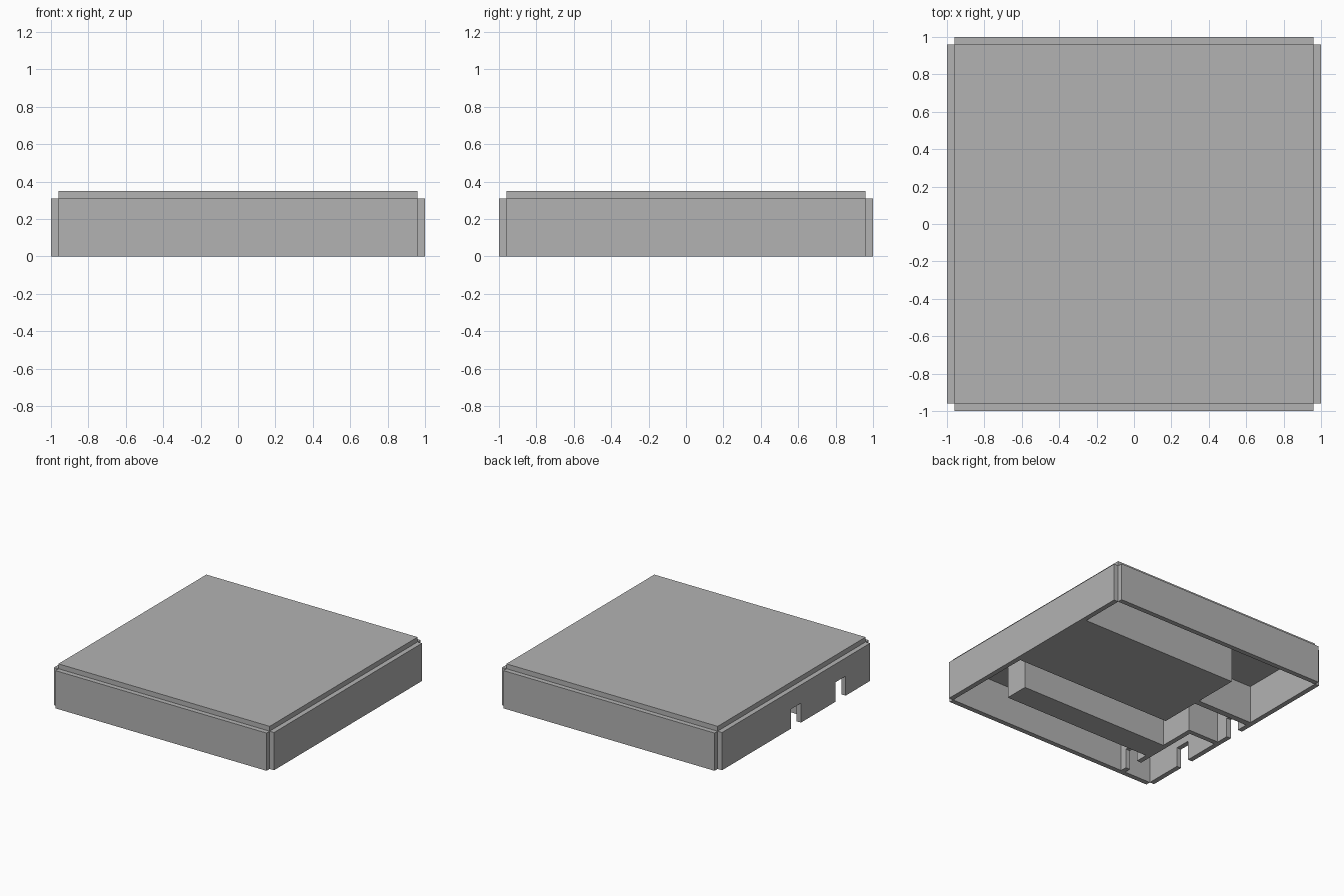
import bpy
import bmesh
from mathutils import Vector

cube = bpy.data.objects.get("Cube")
if cube:
    bpy.data.objects.remove(cube, do_unlink=True)

# One plain grey
grey = bpy.data.materials.new("plain grey")
grey.use_nodes = True
colour = (0.45, 0.45, 0.45, 1)
grey.diffuse_color = colour
grey.node_tree.nodes["Principled BSDF"].inputs["Base Color"].default_value = colour

T = 0.04        # wall thickness
H = 0.31        # wall height
IN = 1 - T      # inner face of the outer walls
SLOT_W, SLOT_H = 0.13, 0.16


def finish(name, bm):
    bmesh.ops.recalc_face_normals(bm, faces=bm.faces)
    mesh = bpy.data.meshes.new(name)
    bm.to_mesh(mesh)
    bm.free()
    mesh.materials.append(grey)
    obj = bpy.data.objects.new(name, mesh)
    bpy.context.collection.objects.link(obj)
    return obj


def box(name, x, y, z=(0, H)):
    """Box between the given ranges on each axis."""
    bm = bmesh.new()
    bmesh.ops.create_cube(bm, size=1)
    for v in bm.verts:
        v.co = Vector([r[0] if c < 0 else r[1] for c, r in zip(v.co, (x, y, z))])
    return finish(name, bm)


def slotted_wall(name, x, y, slots):
    """Wall along y with cable slots open at its lower edge."""
    outline = [(y[0], 0)]
    for s in sorted(slots):
        a, b = s - SLOT_W / 2, s + SLOT_W / 2
        outline += [(a, 0), (a, SLOT_H), (b, SLOT_H), (b, 0)]
    outline += [(y[1], 0), (y[1], H), (y[0], H)]
    bm = bmesh.new()
    face = bm.faces.new([bm.verts.new((x[0], p, q)) for p, q in outline])
    out = bmesh.ops.extrude_face_region(bm, geom=[face])
    moved = [g for g in out["geom"] if isinstance(g, bmesh.types.BMVert)]
    bmesh.ops.translate(bm, verts=moved, vec=(x[1] - x[0], 0, 0))
    return finish(name, bm)


# Lid and outer walls, which meet only at their corner edges
box("top_panel", (-IN, IN), (-IN, IN), (H, H + T))
box("front_wall", (-IN, IN), (-1, -IN))
box("back_wall", (-IN, IN), (IN, 1))
box("left_wall", (IN, 1), (-IN, IN))
slotted_wall("right_wall", (-1, -IN), (-IN, IN), [0, -0.58])

# Solid blocks under the lid
box("main_block", (-0.46, IN), (-0.18, 0.59))
box("front_block", (-0.68, 0.67), (-0.67, -0.47))

# Thin partitions around the cable channel and the corner chamber
box("channel_back_wall", (-IN, -0.46), (0.16, 0.21))
box("channel_front_wall", (-IN, -0.68), (-0.21, -0.17))
slotted_wall("chamber_wall", (-0.72, -0.68), (-IN, -0.21), [-0.84])
